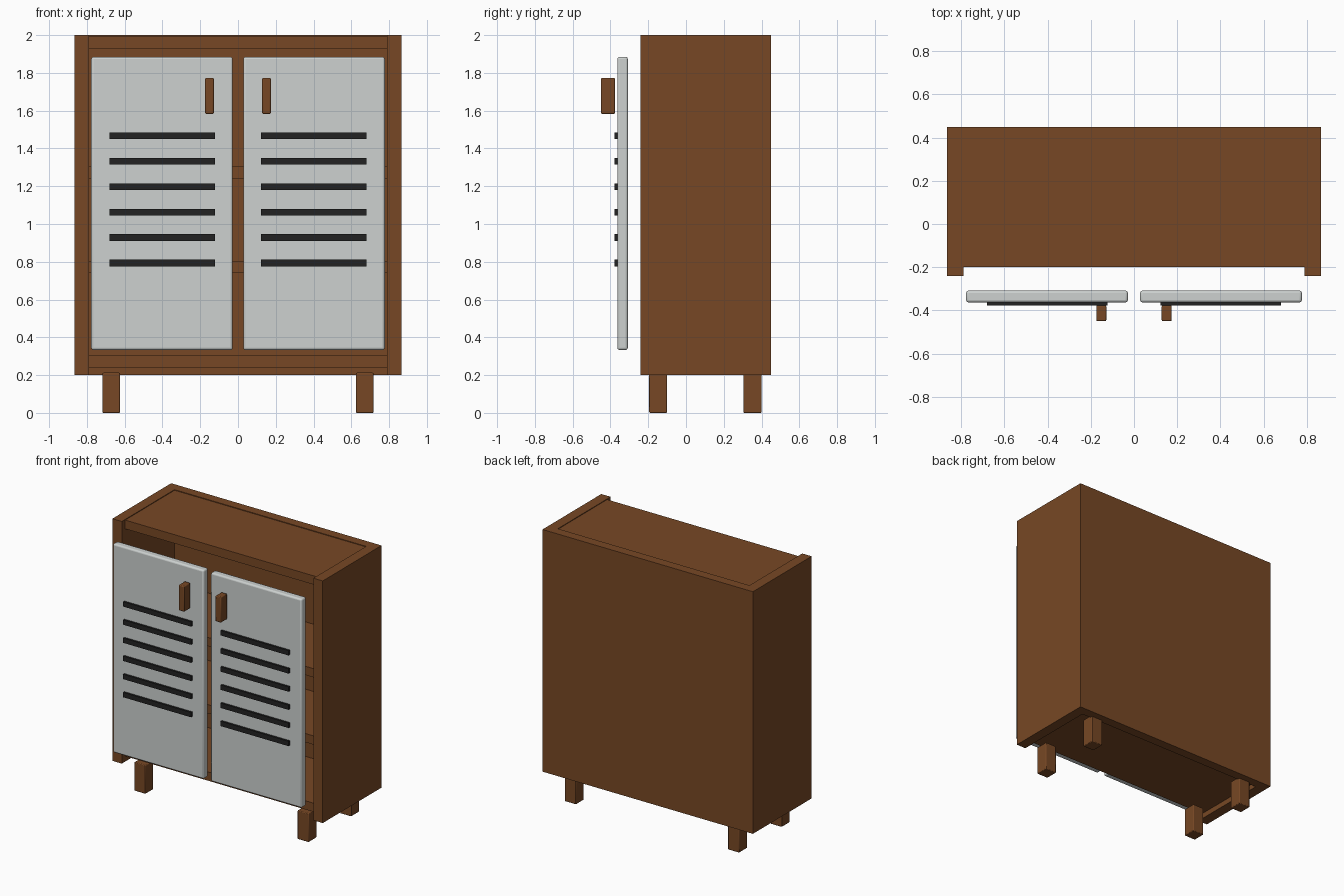
import bpy

if "Cube" in bpy.data.objects:
    bpy.data.objects.remove(bpy.data.objects["Cube"])


def material(name, rgb):
    m = bpy.data.materials.new(name)
    m.diffuse_color = (*rgb, 1)
    m.use_nodes = True
    m.node_tree.nodes["Principled BSDF"].inputs["Base Color"].default_value = m.diffuse_color
    return m


WOOD = material("brown wood", (0.185, 0.064, 0.018))
PAINT = material("pale grey paint", (0.61, 0.64, 0.63))
DARK = material("black slat", (0.016, 0.016, 0.016))


def box(name, x, y, z, mat, bevel=0, segments=2):
    """Box from (min, max) ranges, with optional rounded edges."""
    bpy.ops.mesh.primitive_cube_add(
        size=1, location=[(a + b) / 2 for a, b in (x, y, z)])
    ob = bpy.context.object
    ob.name = name
    ob.scale = [b - a for a, b in (x, y, z)]
    bpy.ops.object.transform_apply(location=False, rotation=False, scale=True)
    ob.data.materials.append(mat)
    if bevel:
        mod = ob.modifiers.new("rounded edges", "BEVEL")
        mod.width = bevel
        mod.segments = segments
        bpy.ops.object.shade_smooth_by_angle()
    return ob


def pair(name, x, y, z, mat, bevel=0, segments=2):
    """The same box on the right and mirrored on the left."""
    box(name + "_right", x, y, z, mat, bevel, segments)
    box(name + "_left", (-x[1], -x[0]), y, z, mat, bevel, segments)


# Carcass: side panels, back, top, bottom and two shelves
IN = 0.788
pair("side_panel", (IN, 0.865), (-0.24, 0.45), (0.2, 2.0), WOOD)
box("back_panel", (-IN, IN), (0.38, 0.45), (0.2, 2.0), WOOD)
for name, z in (("bottom_panel", 0.24), ("lower_shelf", 0.74),
                ("upper_shelf", 1.24), ("top_panel", 1.93)):
    box(name, (-IN, IN), (-0.2, 0.38), (z, z + 0.065), WOOD)

# Legs
for name, y in (("front_leg", -0.195), ("back_leg", 0.305)):
    pair(name, (0.625, 0.717), (y, y + 0.095), (0.0, 0.213), WOOD, 0.005)

# Doors standing proud of the carcass, with handles
pair("door", (0.028, 0.777), (-0.363, -0.308), (0.333, 1.885), PAINT, 0.012, 3)
pair("handle", (0.128, 0.174), (-0.45, -0.376), (1.583, 1.773), WOOD, 0.006)

# Dark louvre slats on each door
for i in range(6):
    z = 0.793 + i * 0.1348
    pair(f"slat_{i + 1}", (0.122, 0.68), (-0.378, -0.361),
         (z - 0.018, z + 0.018), DARK)
